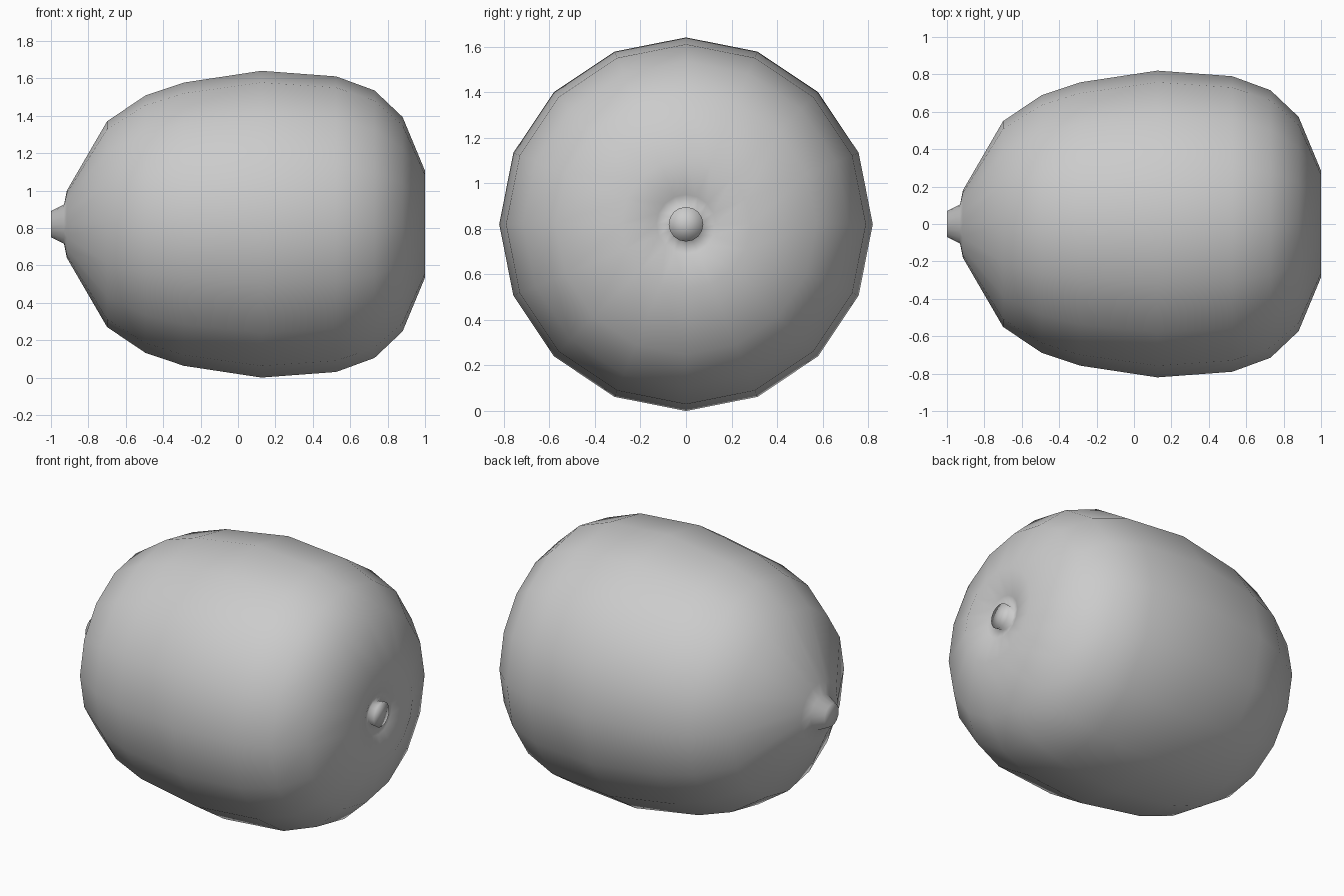
import bpy, bmesh
from math import sin, cos, pi

if "Cube" in bpy.data.objects:
    bpy.data.objects.remove(bpy.data.objects["Cube"])

SIDES = 16
AXIS_Z = 0.82


def lathe_x(name, profile):
    """Revolve (x, radius) points around the X axis; radius 0 makes a pole."""
    bm = bmesh.new()
    rings = []
    for x, r in profile:
        n = 1 if r == 0 else SIDES
        rings.append([bm.verts.new((x, r * sin(2 * pi * i / SIDES),
                                    AXIS_Z + r * cos(2 * pi * i / SIDES)))
                      for i in range(n)])
    for a, b in zip(rings, rings[1:]):
        for i in range(SIDES):
            j = (i + 1) % SIDES
            if len(a) == 1:
                bm.faces.new((a[0], b[i], b[j]))
            elif len(b) == 1:
                bm.faces.new((a[i], b[0], a[j]))
            else:
                bm.faces.new((a[i], b[i], b[j], a[j]))
    bmesh.ops.recalc_face_normals(bm, faces=bm.faces[:])
    for f in bm.faces:
        f.smooth = True
    mesh = bpy.data.meshes.new(name)
    bm.to_mesh(mesh)
    bm.free()
    obj = bpy.data.objects.new(name, mesh)
    bpy.context.collection.objects.link(obj)
    return obj


lathe_x("fruit_body", [
    # stem tip and collar
    (-1.0, 0), (-1.0, 0.07), (-0.93, 0.105), (-0.915, 0.18),
    # rounded body
    (-0.70, 0.55), (-0.495, 0.688), (-0.29, 0.757), (0.125, 0.82),
    (0.525, 0.79), (0.73, 0.715), (0.88, 0.573), (1.0, 0.285),
    # dimple with small stub at the blossom end
    (0.965, 0.13), (0.94, 0.07), (0.985, 0.076), (0.99, 0),
])
